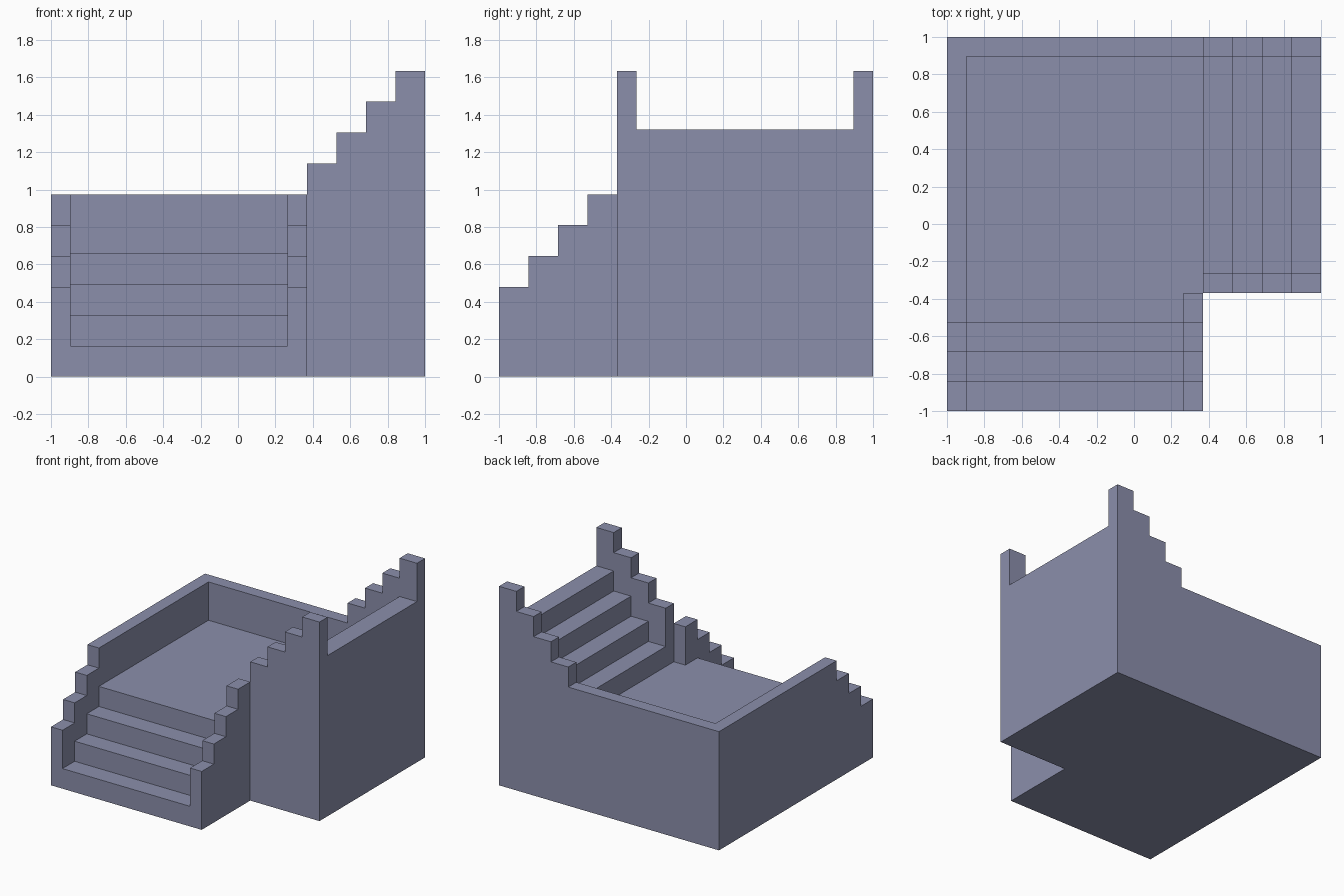
import bpy
import bmesh

if "Cube" in bpy.data.objects:
    bpy.data.objects.remove(bpy.data.objects["Cube"])

RUN, RISE = 0.1575, 0.1635      # tread depth and riser height
RISE = 0.165
WALL, RAIL = 0.105, 0.315       # wall thickness, rail height above treads
INNER = 0.37                    # inner edge of each flight
LANDING = 4 * RISE

stone = bpy.data.materials.new("blue grey stone")
stone.diffuse_color = (0.26, 0.275, 0.41, 1)
stone.use_nodes = True
stone.node_tree.nodes["Principled BSDF"].inputs["Base Color"].default_value = stone.diffuse_color


def step_profile(start, first_height, end):
    """Four rising steps from start; the last tread runs on to end."""
    points = [(start, 0)]
    for i in range(4):
        z = first_height + i * RISE
        points.append((start + i * RUN, z))
        points.append((start + (i + 1) * RUN if i < 3 else end, z))
    return points + [(end, 0)]


def extrude(name, profile, axis, low, high):
    """Extrude a (run, z) profile along the x or y axis."""
    bm = bmesh.new()
    place = (lambda r, z, t: (t, r, z)) if axis == "x" else (lambda r, z, t: (r, t, z))
    face = bm.faces.new([bm.verts.new(place(r, z, low)) for r, z in profile])
    moved = bmesh.ops.extrude_face_region(bm, geom=[face])["geom"]
    shift = place(0, 0, high - low)
    bmesh.ops.translate(bm, vec=shift,
                        verts=[v for v in moved if isinstance(v, bmesh.types.BMVert)])
    bmesh.ops.recalc_face_normals(bm, faces=bm.faces)
    mesh = bpy.data.meshes.new(name)
    bm.to_mesh(mesh)
    bm.free()
    mesh.materials.append(stone)
    obj = bpy.data.objects.new(name, mesh)
    bpy.context.collection.objects.link(obj)
    return obj


def block(name, x0, x1, y0, y1, height):
    return extrude(name, [(y0, 0), (y0, height), (y1, height), (y1, 0)], "x", x0, x1)


# Lower flight climbs towards +y, its top tread running on as the landing
extrude("lower_steps_and_landing", step_profile(-1, RISE, 1 - WALL), "x",
        -1 + WALL, INNER - WALL)
block("landing_edge", INNER - WALL, INNER, -INNER, 1 - WALL, LANDING)

# Stepped walls beside the lower flight; the left one encloses the landing
extrude("left_wall", step_profile(-1, RISE + RAIL, 1), "x", -1, -1 + WALL)
extrude("lower_right_rail", step_profile(-1, RISE + RAIL, -INNER), "x",
        INNER - WALL, INNER)
block("back_wall", -1 + WALL, INNER, 1 - WALL, 1, LANDING + RAIL)

# Upper flight climbs from the landing towards +x
extrude("upper_steps", step_profile(INNER, LANDING + RISE, 1), "y",
        -INNER + WALL, 1 - WALL)
for name, y in (("upper_front_rail", -INNER), ("upper_back_rail", 1 - WALL)):
    extrude(name, step_profile(INNER, LANDING + RISE + RAIL, 1), "y", y, y + WALL)
